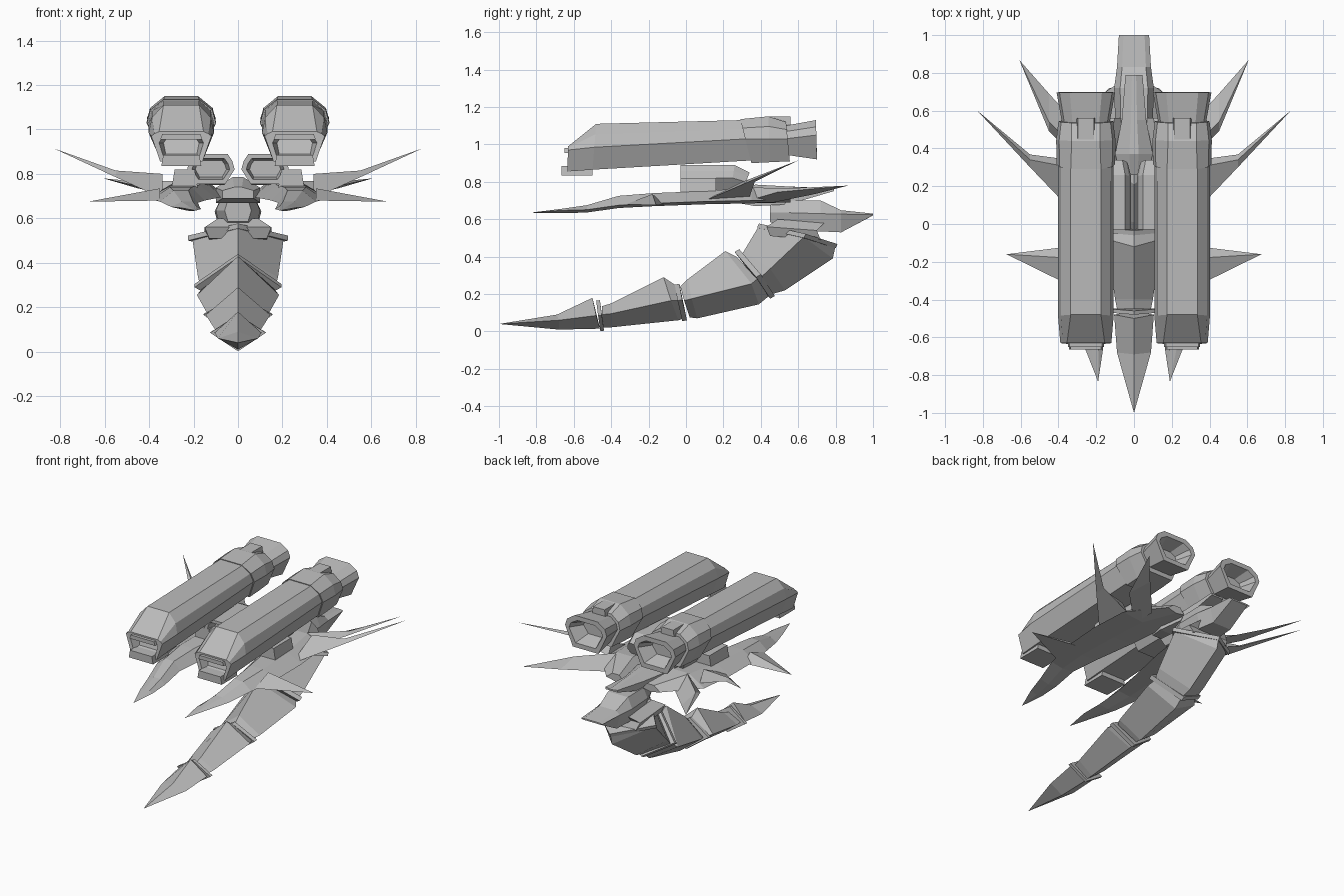
import bpy, bmesh

grey = bpy.data.materials.new("hull_grey")
grey.diffuse_color = (0.5, 0.5, 0.5, 1)


def loft(name, rings, mirror=False):
    """Skin a list of rings; a ring with a single point closes to a tip."""
    bm = bmesh.new()
    vs = [[bm.verts.new(p) for p in r] for r in rings]
    for a, b in zip(vs, vs[1:]):
        n = max(len(a), len(b))
        for i in range(n):
            j = (i + 1) % n
            if len(a) == 1:
                bm.faces.new((a[0], b[j], b[i]))
            elif len(b) == 1:
                bm.faces.new((a[i], a[j], b[0]))
            else:
                bm.faces.new((a[i], a[j], b[j], b[i]))
    for end in (vs[0], vs[-1]):
        if len(end) > 2:
            bm.faces.new(end)
    bmesh.ops.recalc_face_normals(bm, faces=bm.faces)
    me = bpy.data.meshes.new(name)
    bm.to_mesh(me)
    bm.free()
    me.materials.append(grey)
    ob = bpy.data.objects.new(name, me)
    bpy.context.collection.objects.link(ob)
    if mirror:
        ob.modifiers.new("mirror", 'MIRROR')
    return ob


def octagon(cx, yt, yb, zt, zm, zb, ht, w, hb):
    """Eight-sided section, slanted from yt at the top to yb at the bottom."""
    half = [(ht, zt), (w * 0.9, zm + 0.55 * (zt - zm)), (w, zm), (hb, zb)]
    pts = half + [(-x, z) for x, z in reversed(half)]
    return [(cx + x, yb + (yt - yb) * (z - zb) / (zt - zb), z) for x, z in pts]


def block(x0, x1, y0, y1, z0, z1, top=1.0):
    """Roof-like quad section set: two rings along y."""
    m, h = (x0 + x1) / 2, (x1 - x0) / 2
    return [[(x0, y, z0), (x1, y, z0), (m + h * top, y, z1), (m - h * top, y, z1)]
            for y in (y0, y1)]


# Twin upper nacelles with recessed intakes
CX = 0.255
loft("nacelle", [octagon(CX, *s) for s in (
    (-0.56, -0.58, 0.96, 0.94, 0.89, 0.07, 0.08, 0.07),
    (-0.63, -0.63, 0.97, 0.94, 0.875, 0.085, 0.10, 0.08),
    (-0.63, -0.635, 0.99, 0.97, 0.855, 0.10, 0.135, 0.095),
    (-0.48, -0.50, 1.11, 0.985, 0.865, 0.08, 0.147, 0.095),
    (0.30, 0.36, 1.13, 1.03, 0.915, 0.08, 0.147, 0.095))], True)
loft("intake_lip", block(CX - 0.09, CX + 0.09, -0.665, -0.5, 0.835, 0.885, 0.9), True)
loft("intake_brow", block(CX - 0.095, CX + 0.095, -0.65, -0.55, 0.955, 0.98, 0.9), True)
loft("nacelle_collar", [octagon(CX, *s) for s in (
    (0.29, 0.35, 1.135, 1.03, 0.90, 0.08, 0.155, 0.095),
    (0.44, 0.45, 1.15, 1.03, 0.905, 0.075, 0.157, 0.095),
    (0.535, 0.555, 1.12, 1.03, 0.91, 0.075, 0.145, 0.09))], True)
loft("collar_clip", block(CX - 0.05, CX + 0.05, 0.44, 0.56, 1.09, 1.148, 0.85), True)
loft("nozzle", [octagon(CX, *s) for s in (
    (0.53, 0.53, 1.10, 1.03, 0.945, 0.07, 0.125, 0.08),
    (0.695, 0.70, 1.13, 1.05, 0.92, 0.085, 0.155, 0.095),
    (0.695, 0.70, 1.10, 1.04, 0.95, 0.065, 0.125, 0.075),
    (0.60, 0.60, 1.07, 1.03, 0.98, 0.04, 0.085, 0.05))], True)

# Inner pods with recessed fronts
loft("inner_pod", [octagon(0.122, *s) for s in (
    (0.03, 0.03, 0.86, 0.82, 0.785, 0.05, 0.07, 0.05),
    (-0.03, -0.03, 0.87, 0.82, 0.775, 0.06, 0.085, 0.055),
    (-0.03, -0.03, 0.89, 0.82, 0.755, 0.075, 0.107, 0.065),
    (0.26, 0.24, 0.89, 0.82, 0.755, 0.075, 0.107, 0.065),
    (0.34, 0.30, 0.85, 0.80, 0.75, 0.06, 0.09, 0.06))], True)
loft("pod_fairing", block(0.18, 0.30, -0.03, 0.16, 0.73, 0.82, 0.75), True)

# Side hulls that run forward into spear points
hull = [[(0.19, -0.835, 0.635)]]
for y, x0, x1, z0, z1 in ((-0.67, 0.165, 0.255, 0.632, 0.655),
                          (-0.53, 0.17, 0.30, 0.636, 0.675),
                          (-0.36, 0.18, 0.35, 0.66, 0.725),
                          (-0.17, 0.15, 0.39, 0.67, 0.74),
                          (0.10, 0.10, 0.40, 0.68, 0.75),
                          (0.35, 0.07, 0.38, 0.685, 0.77),
                          (0.56, 0.07, 0.20, 0.69, 0.74)):
    w = x1 - x0
    hull.append([(x0, y, z0 + 0.01), (x0 + 0.5 * w, y, z0), (x1, y, z0 + 0.015),
                 (x0 + 0.65 * w, y, z1), (x0 + 0.25 * w, y, z1)])
loft("side_hull", hull, True)

# Outward spikes
loft("side_spike", [[(0.35, -0.32, 0.68), (0.35, -0.12, 0.68), (0.35, -0.18, 0.735)],
                    [(0.675, -0.16, 0.675)]], True)
loft("rear_upper_spike", [
    [(0.34, 0.08, 0.69), (0.34, 0.34, 0.72), (0.34, 0.30, 0.80)],
    [(0.55, 0.30, 0.785), (0.55, 0.368, 0.80), (0.55, 0.34, 0.815)],
    [(0.83, 0.60, 0.915)]], True)
loft("rear_lower_spike", [
    [(0.25, 0.30, 0.69), (0.25, 0.47, 0.69), (0.25, 0.35, 0.77)],
    [(0.45, 0.49, 0.745), (0.45, 0.69, 0.735), (0.45, 0.54, 0.765)],
    [(0.607, 0.868, 0.78)]], True)

# Central spine
spine = []
for y, w, z0, z1 in ((0.26, 0.07, 0.69, 0.74), (0.37, 0.10, 0.67, 0.785),
                     (0.55, 0.065, 0.68, 0.775), (0.79, 0.045, 0.75, 0.76)):
    spine.append([(-w, y, z0), (w, y, z0), (w, y, (z0 + z1) / 2 + 0.01),
                  (w * 0.25, y, z1), (-w * 0.25, y, z1), (-w, y, (z0 + z1) / 2 + 0.01)])
loft("spine", spine)

# Rear wedge and the neck below it
wedge = []
for y, w, z0, zm, z1 in ((0.45, 0.06, 0.585, 0.635, 0.695), (0.55, 0.10, 0.54, 0.635, 0.70),
                         (0.72, 0.105, 0.535, 0.63, 0.70), (0.83, 0.09, 0.53, 0.627, 0.648),
                         (1.0, 0.08, 0.62, 0.625, 0.63)):
    wedge.append([(-w * 0.75, y, z0), (w * 0.75, y, z0), (w, y, zm),
                  (w * 0.7, y, z1), (-w * 0.7, y, z1), (-w, y, zm)])
loft("rear_wedge", wedge)
loft("neck", [[(-w, y0, z), (w, y0, z), (w, y1, z - 0.02), (-w, y1, z - 0.02)]
              for z, w, y0, y1 in ((0.51, 0.13, 0.45, 0.72), (0.56, 0.15, 0.43, 0.70),
                                   (0.60, 0.09, 0.49, 0.74))])


def diamond(top, mid, bottom, w):
    return [(0, *top), (w, *mid), (0, *bottom), (-w, *mid)]


# Curved lower blade in four armoured segments
loft("blade_tip", [[(0, -1.0, 0.04)],
                   diamond((-0.69, 0.09), (-0.68, 0.06), (-0.68, 0.01), 0.09),
                   diamond((-0.50, 0.18), (-0.48, 0.085), (-0.46, 0.015), 0.105)])
loft("blade_front", [diamond((-0.45, 0.135), (-0.45, 0.09), (-0.44, 0.02), 0.09),
                     diamond((-0.40, 0.15), (-0.40, 0.095), (-0.40, 0.022), 0.10),
                     diamond((-0.12, 0.29), (-0.08, 0.165), (-0.04, 0.06), 0.145),
                     diamond((-0.06, 0.25), (-0.04, 0.165), (-0.01, 0.07), 0.13)])
loft("blade_middle", [diamond((-0.03, 0.24), (-0.01, 0.165), (0.02, 0.075), 0.12),
                      diamond((0.01, 0.28), (0.03, 0.175), (0.06, 0.07), 0.14),
                      diamond((0.21, 0.43), (0.35, 0.255), (0.39, 0.145), 0.185),
                      diamond((0.27, 0.40), (0.38, 0.28), (0.45, 0.195), 0.165)])
loft("blade_rear", [diamond((0.29, 0.40), (0.39, 0.28), (0.46, 0.20), 0.165),
                    diamond((0.31, 0.43), (0.45, 0.335), (0.53, 0.22), 0.18),
                    diamond((0.385, 0.555), (0.63, 0.505), (0.785, 0.39), 0.205),
                    diamond((0.45, 0.555), (0.65, 0.515), (0.80, 0.46), 0.19)])

# Raised ribs at the blade joints: top point, side point, bottom point, width, offset
ribs = (((-0.48, 0.165), (-0.47, 0.085), (-0.458, 0.002), 0.125, (0.02, 0.002)),
        ((-0.06, 0.25), (-0.045, 0.165), (-0.02, 0.055), 0.155, (0.025, 0.005)),
        ((0.26, 0.425), (0.375, 0.29), (0.45, 0.175), 0.195, (0.025, 0.015)),
        ((0.38, 0.555), (0.63, 0.50), (0.80, 0.445), 0.225, (0.01, 0.022)))
for t, m, b, w, (dy, dz) in ribs:
    loft("blade_rib", [diamond(t, m, b, w),
                       diamond(*[(p[0] + dy, p[1] + dz) for p in (t, m, b)], w)])
